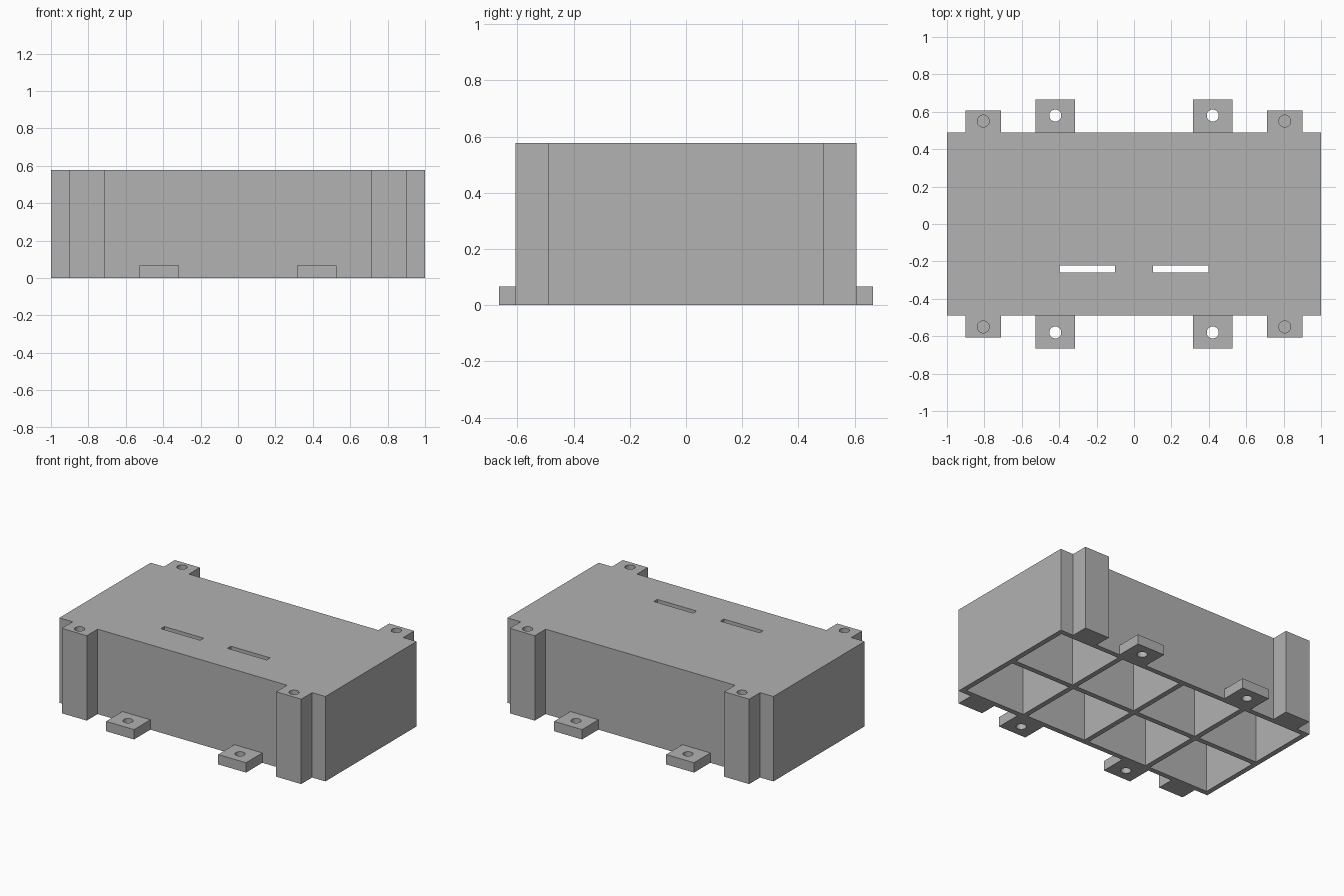
import bpy, bmesh
from mathutils import Matrix, Vector

cube = bpy.data.objects.get("Cube")
if cube:
    bpy.data.objects.remove(cube, do_unlink=True)

HALF_X, HALF_Y, HEIGHT = 1.0, 0.49, 0.577
WALL, ROOF = 0.035, 0.035
POST_IN, POST_OUT, POST_Y = 0.712, 0.9, 0.607
TAB_X, TAB_W, TAB_Y, TAB_H = 0.421, 0.21, 0.665, 0.067
HOLE_R = 0.032
SIGNS = [(sx, sy) for sx in (-1, 1) for sy in (-1, 1)]

grey = bpy.data.materials.new("plain_grey")
grey.use_nodes = True
colour = (0.445, 0.445, 0.445, 1)
grey.diffuse_color = colour
grey.node_tree.nodes["Principled BSDF"].inputs["Base Color"].default_value = colour


def make_object(name, bm):
    bmesh.ops.recalc_face_normals(bm, faces=bm.faces)
    mesh = bpy.data.meshes.new(name)
    bm.to_mesh(mesh)
    bm.free()
    mesh.materials.append(grey)
    obj = bpy.data.objects.new(name, mesh)
    bpy.context.collection.objects.link(obj)
    return obj


def add_box(bm, low, high):
    low, high = Vector(low), Vector(high)
    matrix = Matrix.Translation((low + high) / 2) @ Matrix.Diagonal((*(high - low), 1))
    bmesh.ops.create_cube(bm, size=1, matrix=matrix)


def add_cylinder(bm, x, y, z0, z1):
    bmesh.ops.create_cone(bm, cap_ends=True, segments=32, radius1=HOLE_R, radius2=HOLE_R,
                          depth=z1 - z0, matrix=Matrix.Translation((x, y, (z0 + z1) / 2)))


def combine(target, other, operation):
    other.hide_render = True
    mod = target.modifiers.new(other.name, "BOOLEAN")
    mod.object, mod.operation, mod.solver = other, operation, "EXACT"
    bpy.context.view_layer.objects.active = target
    bpy.ops.object.modifier_apply(modifier=mod.name)
    bpy.data.objects.remove(other, do_unlink=True)


# Body with four corner posts, extruded from one mirrored outline
quarter = [(HALF_X, HALF_Y), (POST_OUT, HALF_Y), (POST_OUT, POST_Y),
           (POST_IN, POST_Y), (POST_IN, HALF_Y)]
back = quarter + [(-x, y) for x, y in reversed(quarter)]
outline = back + [(-x, -y) for x, y in back]
bm = bmesh.new()
face = bm.faces.new([bm.verts.new((x, y, 0)) for x, y in outline])
lifted = bmesh.ops.extrude_face_region(bm, geom=[face])["geom"]
bmesh.ops.translate(bm, vec=(0, 0, HEIGHT),
                    verts=[v for v in lifted if isinstance(v, bmesh.types.BMVert)])
body = make_object("housing", bm)

# Mounting tabs at the foot of the long walls
bm = bmesh.new()
for sx, sy in SIGNS:
    ys = sorted((sy * (HALF_Y - WALL / 2), sy * TAB_Y))
    add_box(bm, (sx * TAB_X - TAB_W / 2, ys[0], 0), (sx * TAB_X + TAB_W / 2, ys[1], TAB_H))
combine(body, make_object("mounting_tabs", bm), "UNION")

# Eight open compartments underneath, leaving thin ribs
bm = bmesh.new()
xs = [-HALF_X + WALL / 2 + i * (2 * HALF_X - WALL) / 4 for i in range(5)]
ys = [-HALF_Y + WALL / 2, 0, HALF_Y - WALL / 2]
gap = WALL / 2
for x0, x1 in zip(xs, xs[1:]):
    for y0, y1 in zip(ys, ys[1:]):
        add_box(bm, (x0 + gap, y0 + gap, -0.1), (x1 - gap, y1 - gap, HEIGHT - ROOF))
combine(body, make_object("compartment_cutter", bm), "DIFFERENCE")

# Roof slots, through holes in the tabs and blind screw holes in the posts
bm = bmesh.new()
for sx in (-1, 1):
    add_box(bm, (sx * 0.25 - 0.148, -0.26, HEIGHT - 0.1), (sx * 0.25 + 0.148, -0.223, HEIGHT + 0.1))
for sx, sy in SIGNS:
    add_cylinder(bm, sx * TAB_X, sy * 0.58, -0.05, TAB_H + 0.05)
    add_cylinder(bm, sx * (POST_IN + POST_OUT) / 2, sy * 0.55, HEIGHT - 0.2, HEIGHT + 0.05)
combine(body, make_object("hole_cutter", bm), "DIFFERENCE")

# Smooth hole walls, sharp corners
bpy.ops.object.select_all(action="DESELECT")
body.select_set(True)
bpy.context.view_layer.objects.active = body
bpy.ops.object.shade_smooth_by_angle()
